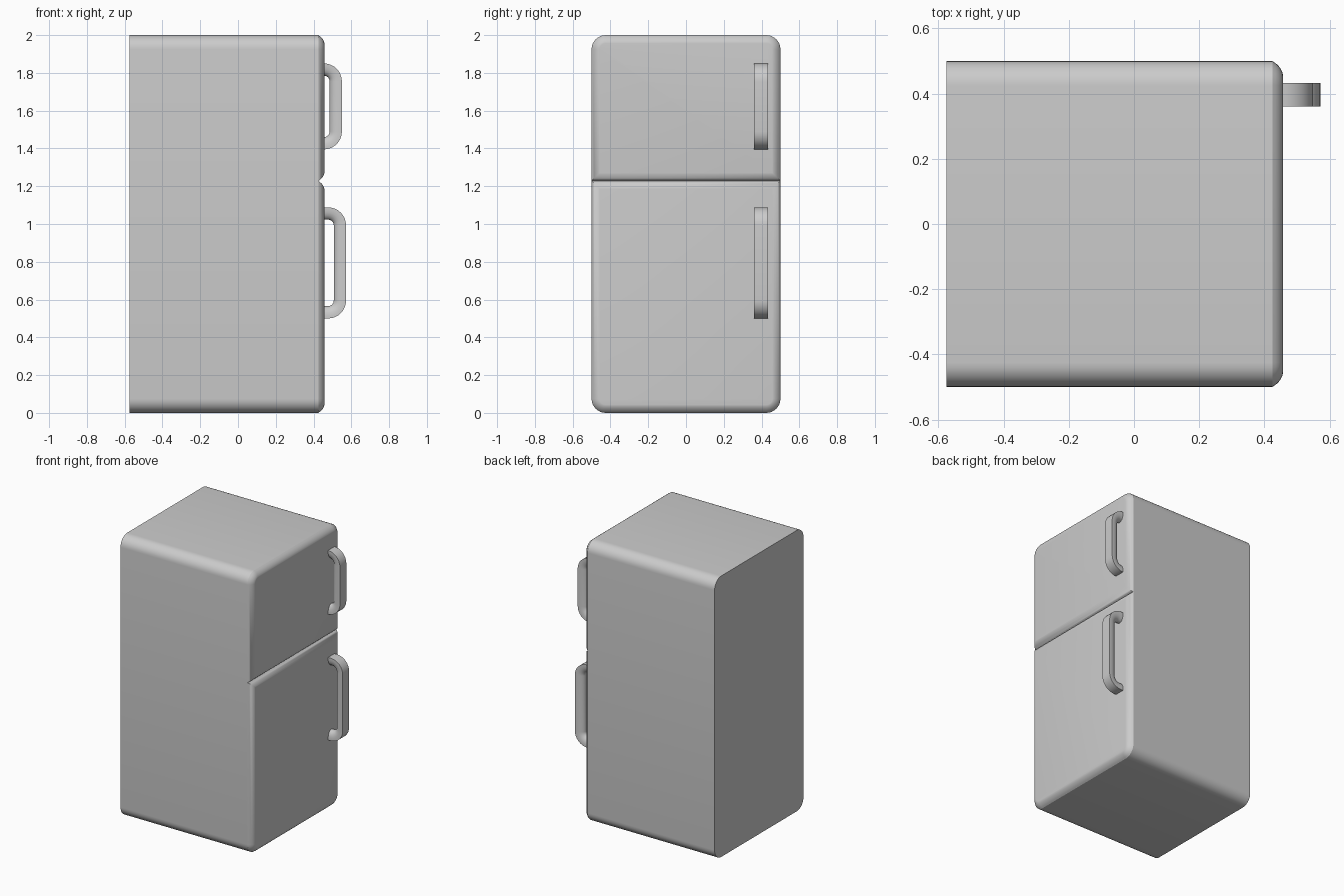
import bpy, bmesh
from math import sin, cos, pi

if "Cube" in bpy.data.objects:
    bpy.data.objects.remove(bpy.data.objects["Cube"])

STEPS = 8
R = 0.075


def loft(name, rings, angle=40):
    """Skin a list of equal-length closed rings and cap both ends."""
    bm = bmesh.new()
    vs = [[bm.verts.new(p) for p in ring] for ring in rings]
    n = len(vs[0])
    for a, b in zip(vs, vs[1:]):
        for i in range(n):
            j = (i + 1) % n
            bm.faces.new((a[i], a[j], b[j], b[i]))
    bm.faces.new(vs[0])
    bm.faces.new(vs[-1])
    bmesh.ops.recalc_face_normals(bm, faces=bm.faces)
    me = bpy.data.meshes.new(name)
    bm.to_mesh(me)
    bm.free()
    ob = bpy.data.objects.new(name, me)
    bpy.context.collection.objects.link(ob)
    bpy.ops.object.select_all(action='DESELECT')
    ob.select_set(True)
    bpy.context.view_layer.objects.active = ob
    bpy.ops.object.shade_smooth_by_angle(angle=angle * pi / 180)
    return ob


def outline(x, z0, z1, inset, round_top, round_bottom):
    """Rectangle in the YZ plane with optional rounded top / bottom corners."""
    pts = []
    for k, (sy, sz) in enumerate([(1, 1), (-1, 1), (-1, -1), (1, -1)]):
        edge = z1 if sz > 0 else z0
        if round_top if sz > 0 else round_bottom:
            for i in range(STEPS + 1):
                a = (k + i / STEPS) * pi / 2
                pts.append((x, sy * (0.5 - R) + (R - inset) * cos(a),
                            edge - sz * R + (R - inset) * sin(a)))
        else:
            pts.append((x, sy * (0.5 - inset), edge - sz * inset))
    return pts


def door(name, z0, z1, top, bottom):
    # soft rounded chamfer towards the front face
    steps = [(0.425, 0), (0.434, 0.006), (0.443, 0.014), (0.451, 0.025), (0.456, 0.036), (0.457, 0.043)]
    loft(name, [outline(x, z0, z1, d, top, bottom) for x, d in steps], 50)


def handle(name, z0, z1, x1, y=0.397, hw=0.036, rc=0.095):
    # outer path of the bent bar: position and inward direction
    path = [(0.445, z1, 0, -1)]
    for i in range(STEPS + 1):
        a = pi / 2 * (1 - i / STEPS)
        path.append((x1 - rc + rc * cos(a), z1 - rc + rc * sin(a), -cos(a), -sin(a)))
    for i in range(STEPS + 1):
        a = -pi / 2 * i / STEPS
        path.append((x1 - rc + rc * cos(a), z0 + rc + rc * sin(a), -cos(a), -sin(a)))
    path.append((0.445, z0, 0, 1))
    # section: flat outside, half-round inside
    section = [(-hw, 0), (hw, 0)]
    section += [(hw * cos(pi * i / 10), 0.013 + 0.052 * sin(pi * i / 10)) for i in range(11)]
    loft(name, [[(px + nx * d, y + w, pz + nz * d) for w, d in section] for px, pz, nx, nz in path])


# cabinet
loft("cabinet", [outline(x, 0, 2, 0, True, True) for x in (-0.575, 0.425)])
# doors meeting in a V groove
door("freezer_door", 1.228, 2, True, False)
door("fridge_door", 0, 1.228, False, True)
# handles
handle("freezer_handle", 1.395, 1.85, 0.55)
handle("fridge_handle", 0.50, 1.088, 0.572)
